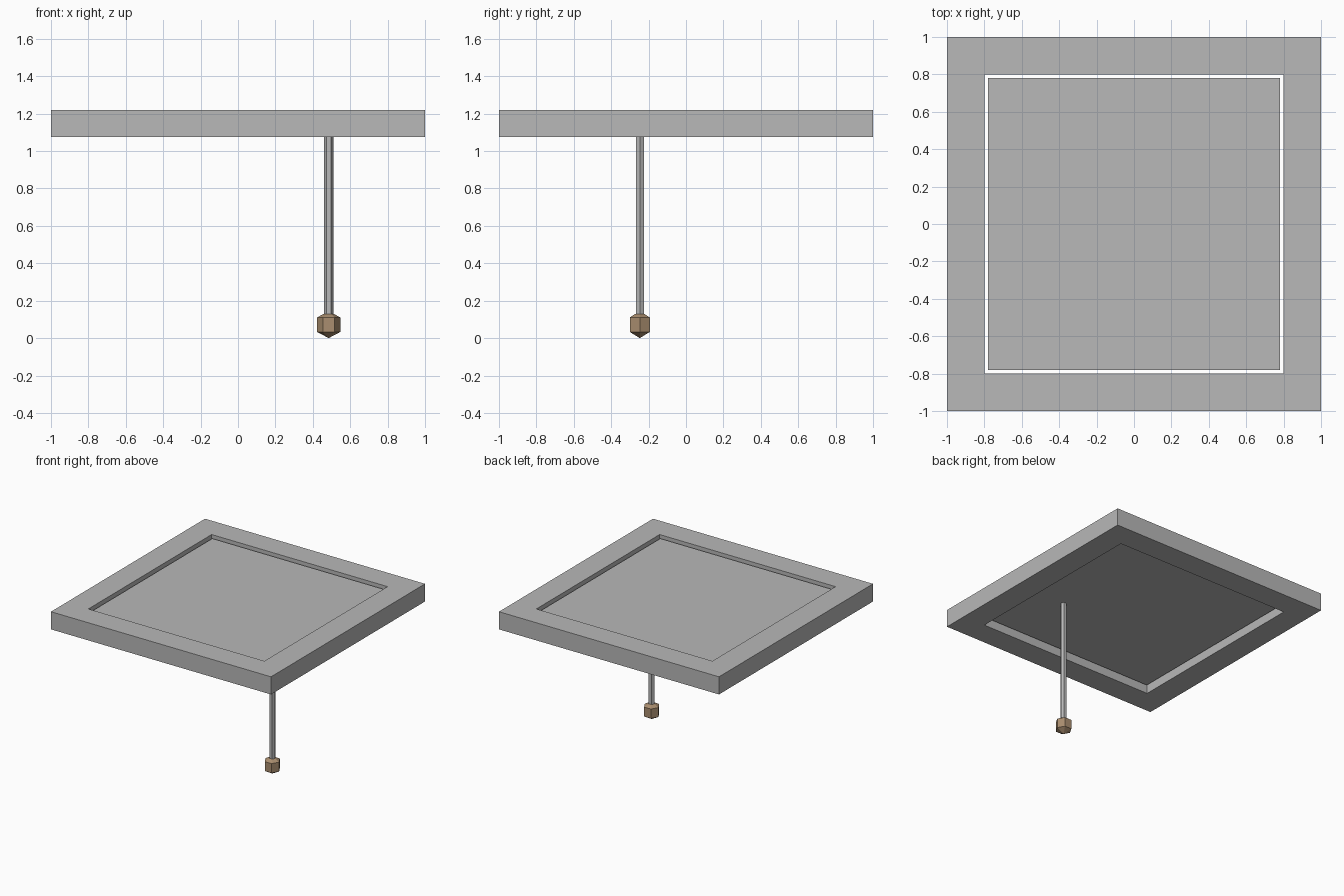
import bpy
import bmesh
from math import cos, sin, tau

cube = bpy.data.objects.get("Cube")
if cube:
    bpy.data.objects.remove(cube, do_unlink=True)


def make_material(name, color):
    mat = bpy.data.materials.new(name)
    mat.use_nodes = True
    mat.diffuse_color = color
    mat.node_tree.nodes["Principled BSDF"].inputs["Base Color"].default_value = color
    return mat


def finish(name, bm, mat):
    bmesh.ops.recalc_face_normals(bm, faces=bm.faces)
    mesh = bpy.data.meshes.new(name)
    bm.to_mesh(mesh)
    bm.free()
    mesh.materials.append(mat)
    obj = bpy.data.objects.new(name, mesh)
    bpy.context.collection.objects.link(obj)
    return obj


def square(bm, half, z):
    return [bm.verts.new((sx * half, sy * half, z))
            for sx, sy in ((-1, -1), (1, -1), (1, 1), (-1, 1))]


def bridge(bm, a, b):
    n = len(a)
    for i in range(n):
        j = (i + 1) % n
        bm.faces.new((a[i], a[j], b[j], b[i]))


def hex_turned(name, profile, center, mat):
    """Six-sided solid from (radius, z) rings, with corners along x."""
    bm = bmesh.new()
    rings = [[bm.verts.new((center[0] + r * cos(tau * i / 6),
                            center[1] + r * sin(tau * i / 6), z))
              for i in range(6)] for r, z in profile]
    for a, b in zip(rings, rings[1:]):
        bridge(bm, a, b)
    bm.faces.new(rings[0])
    bm.faces.new(rings[-1])
    bmesh.ops.remove_doubles(bm, verts=bm.verts, dist=0.0001)
    return finish(name, bm, mat)


gray = make_material("light gray", (0.48, 0.48, 0.48, 1))
wood = make_material("wood brown", (0.40, 0.27, 0.16, 1))

BOTTOM, TOP = 1.075, 1.22
PANEL_BOTTOM, PANEL_TOP = 1.13, 1.20
CORD = (0.485, -0.247)

# Square frame with an open middle
bm = bmesh.new()
loops = [square(bm, 1.0, BOTTOM), square(bm, 1.0, TOP),
         square(bm, 0.8, TOP), square(bm, 0.8, BOTTOM)]
for k in range(4):
    bridge(bm, loops[k], loops[(k + 1) % 4])
finish("hatch_frame", bm, gray)

# Loose panel sunk inside the opening
bm = bmesh.new()
low, high = square(bm, 0.78, PANEL_BOTTOM), square(bm, 0.78, PANEL_TOP)
bridge(bm, low, high)
bm.faces.new(low)
bm.faces.new(high)
finish("hatch_panel", bm, gray)

# Pull rod and its pointed knob
hex_turned("pull_rod", [(0.025, 0.12), (0.025, PANEL_BOTTOM)], CORD, gray)
hex_turned("pull_knob", [(0.0001, 0.0), (0.062, 0.033), (0.062, 0.11), (0.027, 0.13)],
           CORD, wood)
